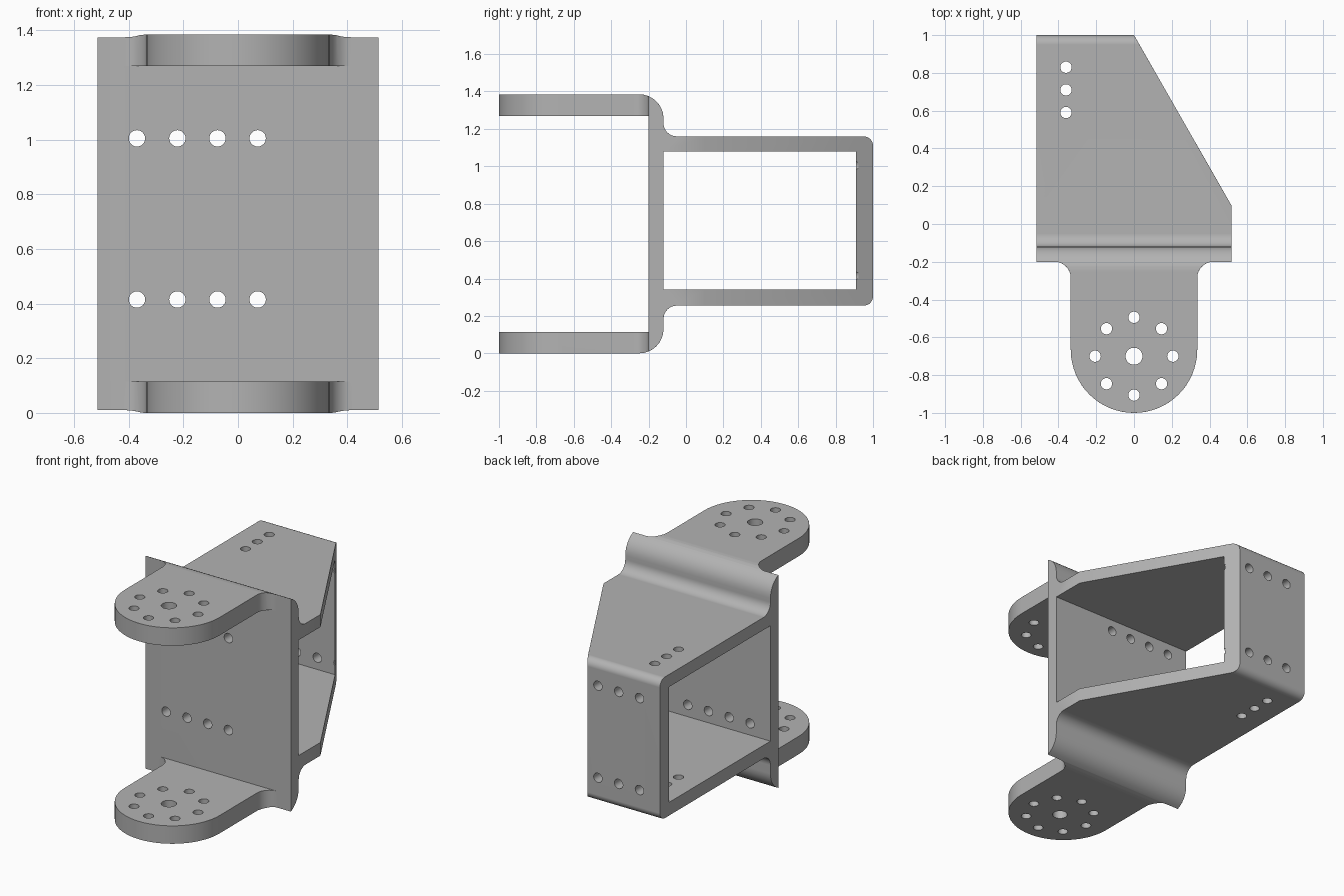
import bpy, bmesh, math
from mathutils import Matrix, Vector

cube = bpy.data.objects.get("Cube")
if cube:
    bpy.data.objects.remove(cube)

HEIGHT = 1.385
HALF_W = 0.515


def arc(cx, cy, r, start, end, n=8):
    angles = [math.radians(start + (end - start) * i / n) for i in range(n + 1)]
    return [(cx + r * math.cos(a), cy + r * math.sin(a)) for a in angles]


def add_object(name, bm):
    bmesh.ops.recalc_face_normals(bm, faces=bm.faces)
    mesh = bpy.data.meshes.new(name)
    bm.to_mesh(mesh)
    bm.free()
    obj = bpy.data.objects.new(name, mesh)
    bpy.context.collection.objects.link(obj)
    return obj


def prism(name, outline, low, high, place):
    """Extrude a closed 2D outline from low to high."""
    bm = bmesh.new()
    face = bm.faces.new([bm.verts.new(place(u, v, low)) for u, v in outline])
    top = bmesh.ops.extrude_face_region(bm, geom=[face])["geom"]
    shift = Vector(place(0, 0, high)) - Vector(place(0, 0, low))
    bmesh.ops.translate(bm, vec=shift, verts=[g for g in top if isinstance(g, bmesh.types.BMVert)])
    return add_object(name, bm)


def block(name, y0, y1, z0, z1):
    return prism(name, [(y0, z0), (y1, z0), (y1, z1), (y0, z1)], -0.8, 0.8,
                 lambda y, z, x: (x, y, z))


def drill(name, holes, length, turn):
    """Cylinders for a set of (centre, radius) holes."""
    bm = bmesh.new()
    for centre, radius in holes:
        bmesh.ops.create_cone(bm, cap_ends=True, segments=24, radius1=radius, radius2=radius,
                              depth=length, matrix=Matrix.Translation(centre) @ turn)
    return add_object(name, bm)


def apply_boolean(obj, cutter, operation):
    mod = obj.modifiers.new("cut", "BOOLEAN")
    mod.operation = operation
    mod.solver = "EXACT"
    mod.object = cutter
    bpy.ops.object.modifier_apply(modifier=mod.name)
    bpy.data.objects.remove(cutter)


# Side profile: arm top, rounded shoulder, fillet, rear box corner
def half_profile(box_top):
    return ([(-1.1, HEIGHT)]
            + arc(-0.25, HEIGHT - 0.13, 0.13, 90, 0)
            + arc(-0.05, box_top + 0.07, 0.07, 180, 270)
            + arc(0.95, box_top - 0.05, 0.05, 90, 0))


upper = half_profile(1.16)
lower = [(y, HEIGHT - z) for y, z in reversed(half_profile(HEIGHT - 0.255))]
bracket = prism("bracket", upper + lower, -0.7, 0.7, lambda y, z, x: (x, y, z))

# Plan outline: round front arm, flared neck, ears, slanted rear box
right_neck = arc(0.42, -0.285, 0.085, 180, 90)
plan = (arc(0, -0.665, 0.335, 180, 360, 32) + right_neck
        + [(HALF_W, -0.2), (HALF_W, 0.1), (-0.057, 1.1), (-HALF_W, 1.1), (-HALF_W, -0.2)]
        + [(-x, y) for x, y in reversed(right_neck)])
plan_solid = prism("plan_solid", plan, -0.3, 1.7, lambda x, y, z: (x, y, z))

bpy.ops.object.select_all(action="DESELECT")
bpy.context.view_layer.objects.active = bracket
bracket.select_set(True)
apply_boolean(bracket, plan_solid, "INTERSECT")

# Rounded outer edges
bevel = bracket.modifiers.new("round", "BEVEL")
bevel.width = 0.032
bevel.segments = 4
bevel.limit_method = "ANGLE"
bevel.angle_limit = math.radians(40)
bpy.ops.object.modifier_apply(modifier=bevel.name)

# Open space between the arms, and inside the rear box
apply_boolean(bracket, block("arm_gap", -1.3, -0.2005, 0.115, 1.27), "DIFFERENCE")
apply_boolean(bracket, block("box_gap", -0.12, 0.91, 0.34, 1.08), "DIFFERENCE")

# Holes through the arms and the box top and bottom
vertical = [((0, -0.7, 0.7), 0.045)]
for i in range(8):
    a = i * math.pi / 4
    vertical.append(((0.206 * math.cos(a), -0.7 + 0.206 * math.sin(a), 0.7), 0.03))
vertical += [((-0.36, y, 0.7), 0.03) for y in (0.59, 0.71, 0.83)]
apply_boolean(bracket, drill("vertical_holes", vertical, 2, Matrix()), "DIFFERENCE")

# Holes through the middle plate and the rear wall
level = [((x, 0.4, z), 0.03) for x in (-0.37, -0.222, -0.075, 0.072) for z in (0.415, 1.005)]
apply_boolean(bracket, drill("level_holes", level, 1.6, Matrix.Rotation(math.pi / 2, 4, "X")),
              "DIFFERENCE")

# Grey metal
metal = bpy.data.materials.new("grey_metal")
metal.use_nodes = True
colour = (0.45, 0.45, 0.45, 1)
metal.diffuse_color = colour
metal.node_tree.nodes["Principled BSDF"].inputs["Base Color"].default_value = colour
bracket.data.materials.clear()
bracket.data.materials.append(metal)
for face in bracket.data.polygons:
    face.material_index = 0

bpy.ops.object.shade_smooth_by_angle(angle=math.radians(35))
normals = bracket.modifiers.new("even_shading", "WEIGHTED_NORMAL")
normals.keep_sharp = True
